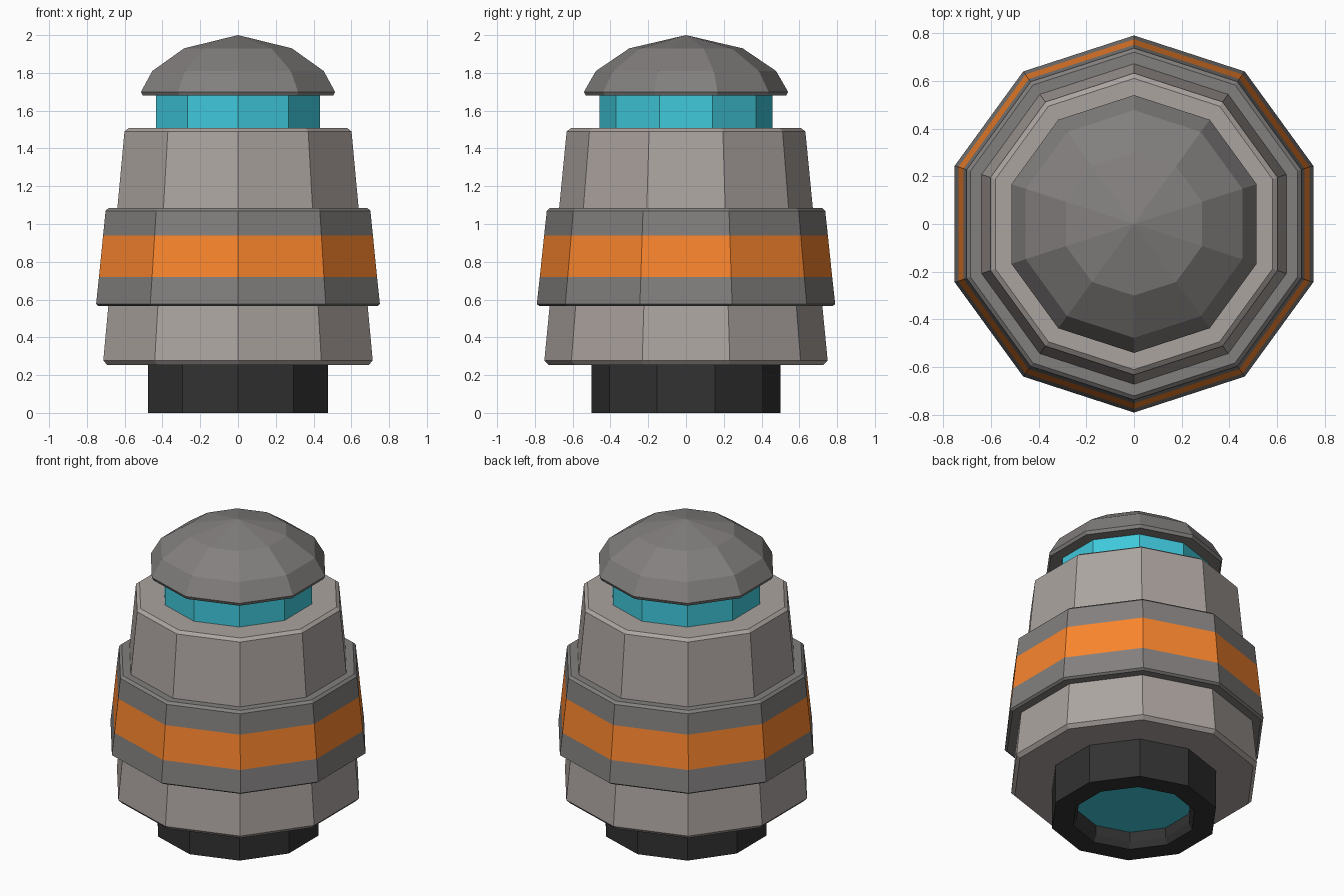
import bpy, bmesh, math

if "Cube" in bpy.data.objects:
    bpy.data.objects.remove(bpy.data.objects["Cube"])

SIDES = 10


def material(name, rgb):
    m = bpy.data.materials.new(name)
    m.diffuse_color = (*rgb, 1)
    m.use_nodes = True
    m.node_tree.nodes["Principled BSDF"].inputs["Base Color"].default_value = m.diffuse_color
    return m


def lathe(name, profile, mats, bands=None):
    """Ten-sided solid from (radius, z) points; radius 0 makes a single point.
    bands maps a profile segment index to a material slot."""
    bm = bmesh.new()
    rings = []
    for r, z in profile:
        if r == 0:
            rings.append([bm.verts.new((0, 0, z))] * SIDES)
        else:
            rings.append([bm.verts.new((r * math.cos(a), r * math.sin(a), z))
                          for a in (math.pi / 2 + math.tau * i / SIDES for i in range(SIDES))])
    for s, (lo, hi) in enumerate(zip(rings, rings[1:])):
        for i in range(SIDES):
            j = (i + 1) % SIDES
            corners = list(dict.fromkeys([lo[i], lo[j], hi[j], hi[i]]))
            face = bm.faces.new(corners)
            face.material_index = (bands or {}).get(s, 0)
    # flat end caps
    for ring in (rings[0], rings[-1]):
        if ring[0] is not ring[1]:
            bm.faces.new(ring)
    bmesh.ops.recalc_face_normals(bm, faces=bm.faces)
    me = bpy.data.meshes.new(name)
    bm.to_mesh(me)
    bm.free()
    for m in mats:
        me.materials.append(m)
    ob = bpy.data.objects.new(name, me)
    bpy.context.collection.objects.link(ob)
    return ob


shell = material("shell_grey", (0.41, 0.37, 0.35))
trim = material("trim_grey", (0.225, 0.215, 0.21))
dark = material("dark_rubber", (0.032, 0.032, 0.032))
orange = material("orange_stripe", (0.95, 0.235, 0.027))
cyan = material("cyan_glow", (0.05, 0.58, 0.71))

# Hollow nozzle: inner wall, bevelled lip, bottom rim, outer wall
lathe("base_nozzle", [(0.35, 0.11), (0.35, 0.04), (0.37, 0.0),
                      (0.50, 0), (0.50, 0.27)], [dark])
# Glowing disc inside the nozzle
lathe("nozzle_glow", [(0.35, 0.105), (0.35, 0.12)], [cyan])

# Tapered main body with bevelled ends
lathe("body", [(0.728, 0.254), (0.75, 0.277), (0.632, 1.49), (0.61, 1.507)], [shell])

# Wide collar with a flush orange stripe
lathe("collar", [(0.775, 0.565), (0.79, 0.576), (0.774, 0.72), (0.751, 0.94),
                 (0.737, 1.07), (0.72, 1.085)], [trim, orange], {2: 1})

# Lamp window and faceted cap
lathe("lamp_window", [(0.457, 1.49), (0.457, 1.69)], [cyan])
lathe("dome_cap", [(0.53, 1.68), (0.54, 1.70), (0.477, 1.81), (0.30, 1.93), (0, 2.0)], [trim])
